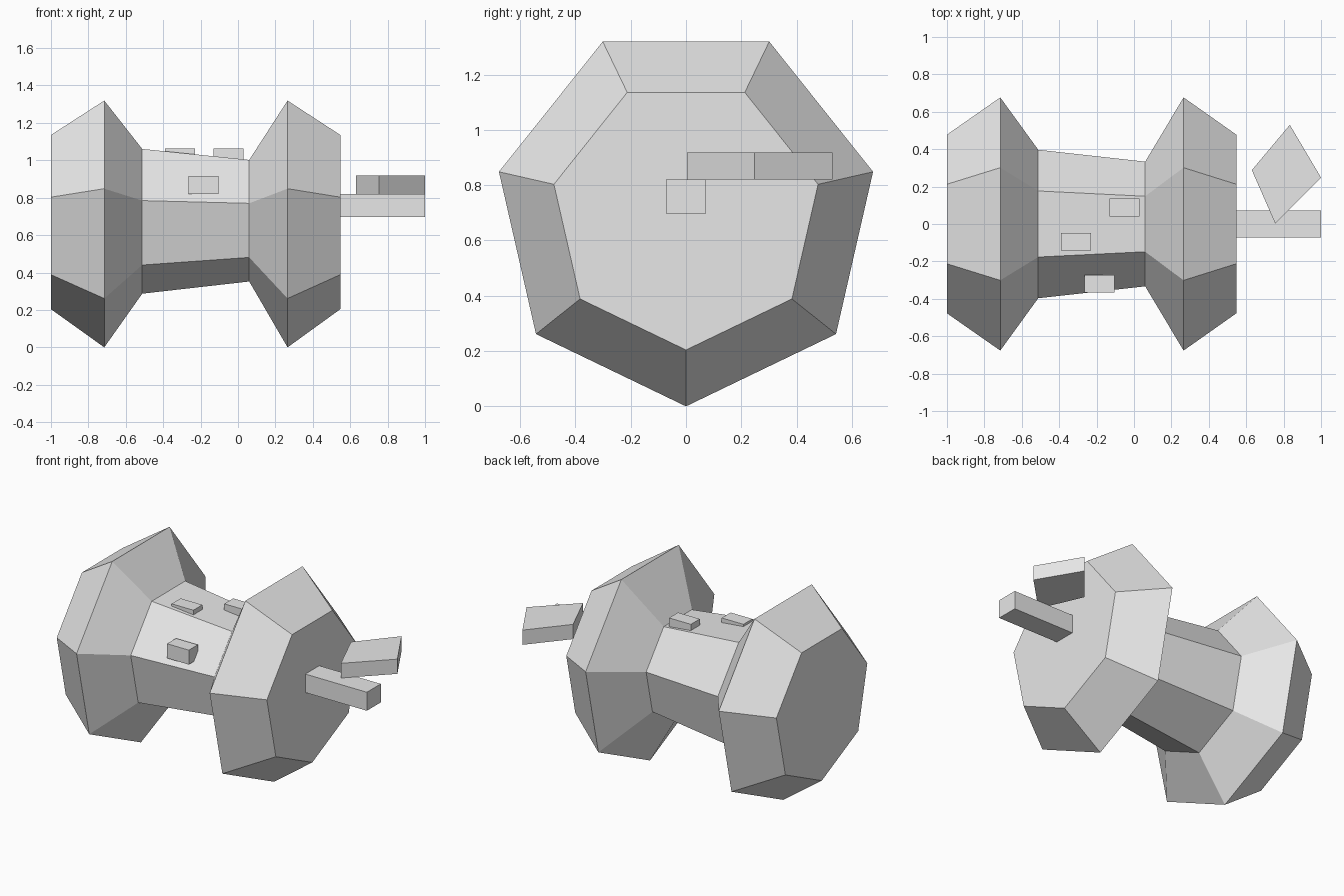
import bpy, bmesh, math

if "Cube" in bpy.data.objects:
    bpy.data.objects.remove(bpy.data.objects["Cube"])

grey = bpy.data.materials.new("plain grey")
grey.diffuse_color = (0.8, 0.8, 0.8, 1)
grey.use_nodes = True
grey.node_tree.nodes["Principled BSDF"].inputs["Base Color"].default_value = grey.diffuse_color


def make(name, build):
    bm = bmesh.new()
    build(bm)
    bmesh.ops.recalc_face_normals(bm, faces=bm.faces)
    mesh = bpy.data.meshes.new(name)
    bm.to_mesh(mesh)
    bm.free()
    mesh.materials.append(grey)
    obj = bpy.data.objects.new(name, mesh)
    bpy.context.collection.objects.link(obj)
    return obj


def prism(name, outline, z0, z1):
    def build(bm):
        low = [bm.verts.new((x, y, z0)) for x, y in outline]
        high = [bm.verts.new((x, y, z1)) for x, y in outline]
        bm.faces.new(low[::-1])
        bm.faces.new(high)
        for i in range(len(low)):
            j = (i + 1) % len(low)
            bm.faces.new((low[i], low[j], high[j], high[i]))
    return make(name, build)


def box(name, x0, x1, y0, y1, z0, z1):
    return prism(name, [(x0, y0), (x1, y0), (x1, y1), (x0, y1)], z0, z1)


# Seven-sided spool body: (x, radius) rings along the x axis
SIDES, AXIS_Z = 7, 0.694
PROFILE = [(-1.0, 0.49), (-0.715, 0.694), (-0.512, 0.407),
           (0.06, 0.342), (0.265, 0.694), (0.547, 0.49)]


def spool(bm):
    rings = []
    for x, r in PROFILE:
        angles = [2 * math.pi * i / SIDES for i in range(SIDES)]
        rings.append([bm.verts.new((x, r * math.sin(a), AXIS_Z - r * math.cos(a)))
                      for a in angles])
    for a, b in zip(rings, rings[1:]):
        for i in range(SIDES):
            j = (i + 1) % SIDES
            bm.faces.new((a[i], a[j], b[j], b[i]))
    bm.faces.new(rings[0])
    bm.faces.new(rings[-1][::-1])


make("spool_body", spool)

# Bar sticking out of the end, with a skewed paddle resting on it
box("end_bar", 0.50, 1.0, -0.073, 0.073, 0.697, 0.82)
prism("paddle", [(0.63, 0.288), (0.755, 0.003), (1.0, 0.248), (0.833, 0.53)], 0.82, 0.918)

# Small blocks set into the waist
for name, x, y, z in [("front_block", -0.185, -0.32, 0.869),
                      ("left_top_block", -0.31, -0.094, 1.015),
                      ("right_top_block", -0.05, 0.088, 1.015)]:
    box(name, x - 0.08, x + 0.08, y - 0.047, y + 0.047, z - 0.048, z + 0.048)
